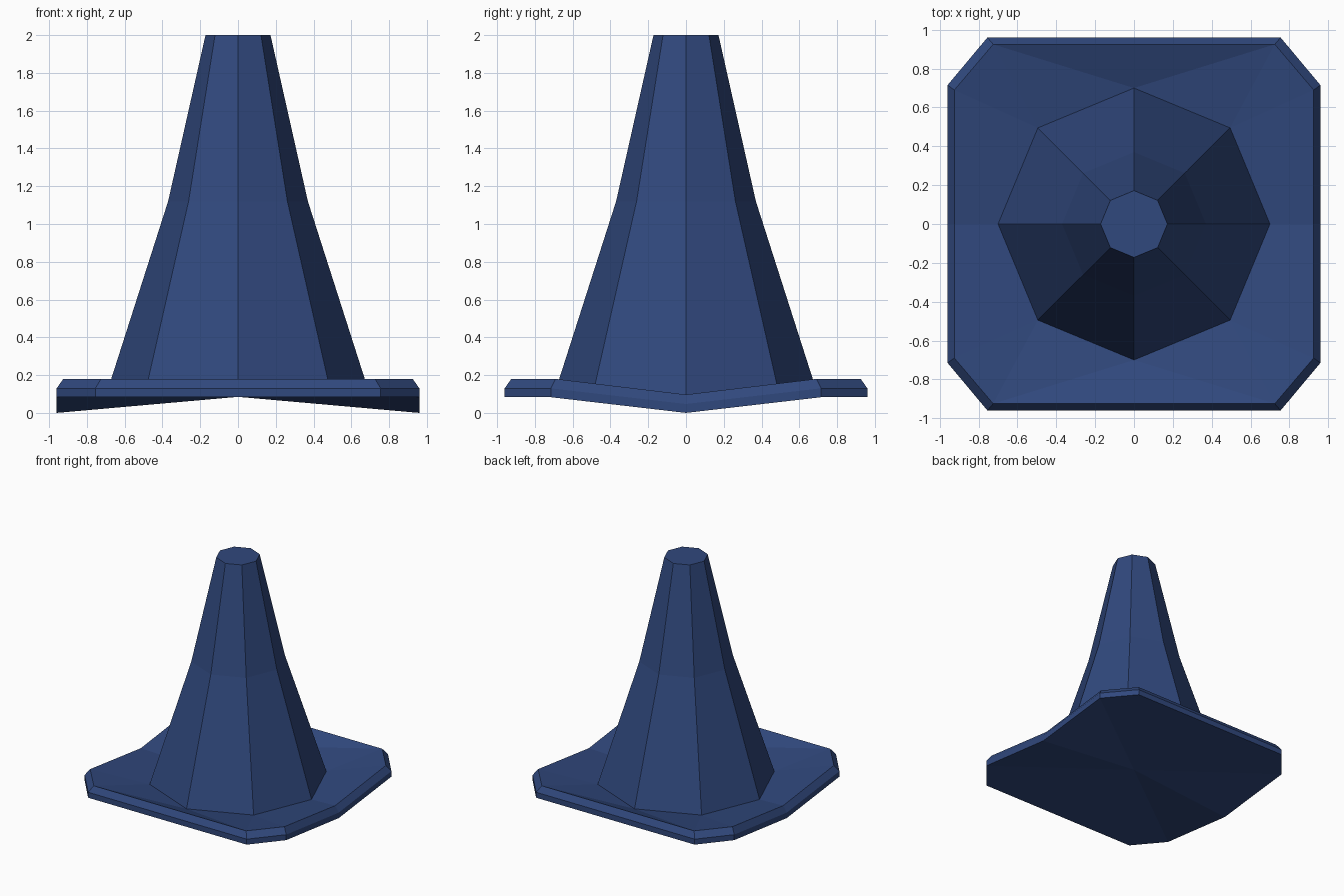
import bpy
import bmesh
from math import cos, sin, pi

cube = bpy.data.objects.get("Cube")
if cube:
    bpy.data.objects.remove(cube, do_unlink=True)

blue = bpy.data.materials.new("navy blue")
blue.use_nodes = True
COLOUR = (0.03, 0.065, 0.205, 1)
blue.diffuse_color = COLOUR
blue.node_tree.nodes["Principled BSDF"].inputs["Base Color"].default_value = COLOUR


def finish(bm, name):
    bmesh.ops.recalc_face_normals(bm, faces=bm.faces)
    mesh = bpy.data.meshes.new(name)
    bm.to_mesh(mesh)
    bm.free()
    mesh.materials.append(blue)
    obj = bpy.data.objects.new(name, mesh)
    bpy.context.collection.objects.link(obj)
    return obj


FOOT_Z = 0.09
FOOT_R = 0.7


def ring(bm, radius, z, count=8):
    return [bm.verts.new((radius * cos(2 * pi * i / count),
                          radius * sin(2 * pi * i / count), z)) for i in range(count)]


# Eight-sided cone body with a kink partway up and a flat cap
bm = bmesh.new()
rings = [ring(bm, r, z) for r, z in ((FOOT_R, FOOT_Z), (0.37, 1.12), (0.172, 2.0))]
for low, high in zip(rings, rings[1:]):
    for i in range(8):
        j = (i + 1) % 8
        bm.faces.new((low[i], low[j], high[j], high[i]))
bm.faces.new(rings[-1])
finish(bm, "cone_body")

# Base slab: one quarter, sagging at the middle of each side edge
SAG = 0.083
outer = [(0.96, 0), (0.96, 0.715), (0.755, 0.96), (0, 0.96)]
inner = [(0.925, 0), (0.925, 0.69), (0.725, 0.925), (0, 0.925)]
bm = bmesh.new()


def rim(points, z):
    return [bm.verts.new((x, y, z - (SAG if y == 0 else 0))) for x, y in points]


loops = [rim(outer, SAG), rim(outer, 0.13), rim(inner, 0.18)]
for low, high in zip(loops, loops[1:]):
    for i in range(3):
        bm.faces.new((low[i], low[i + 1], high[i + 1], high[i]))

# Top surface slopes in to the foot of the cone
side, corner_a, corner_b, front = loops[-1]
foot = [bm.verts.new((FOOT_R * cos(a * pi / 4), FOOT_R * sin(a * pi / 4), FOOT_Z))
        for a in range(3)]
for face in ((side, corner_a, foot[1], foot[0]), (corner_a, corner_b, foot[1]),
             (corner_b, foot[2], foot[1]), (corner_b, front, foot[2])):
    bm.faces.new(face)

# Underside fans out from the middle
middle = bm.verts.new((0, 0, 0.085))
for i in range(3):
    bm.faces.new((middle, loops[0][i + 1], loops[0][i]))

base = finish(bm, "base_slab")
mirror = base.modifiers.new("four quarters", "MIRROR")
mirror.use_axis = (True, True, False)
